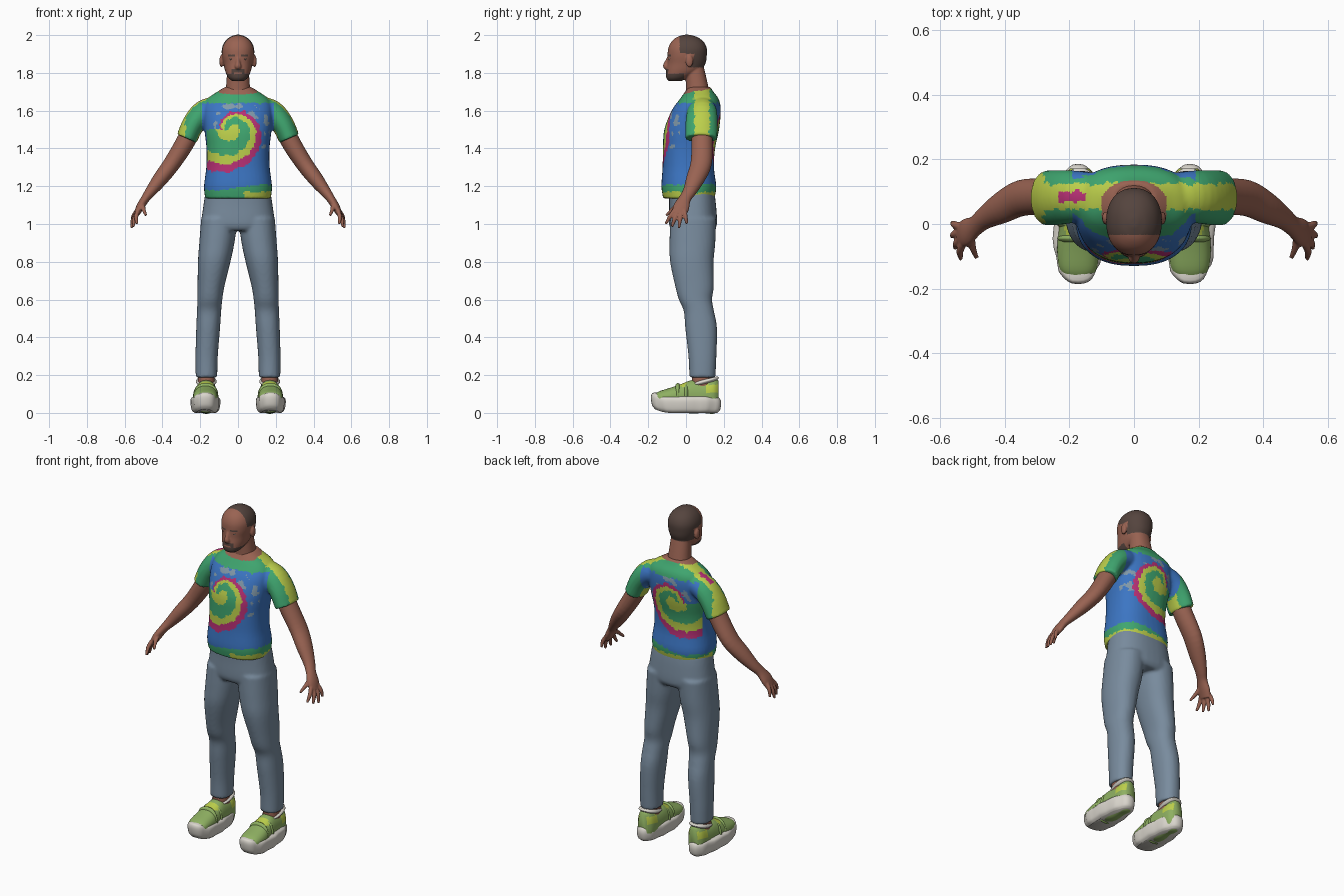
import bpy, bmesh, math
from mathutils import Vector, Matrix, noise

cube = bpy.data.objects.get("Cube")
if cube:
    bpy.data.objects.remove(cube, do_unlink=True)

COLOURS = {
    "skin": (0.32, 0.125, 0.085), "hair": (0.09, 0.058, 0.048),
    "denim": (0.19, 0.26, 0.34), "blue": (0.045, 0.18, 0.55),
    "green": (0.05, 0.38, 0.16), "lime": (0.50, 0.62, 0.07),
    "magenta": (0.48, 0.03, 0.18), "grey": (0.22, 0.32, 0.40),
    "shoe_green": (0.27, 0.43, 0.12), "sole_white": (0.70, 0.67, 0.61),
}
MATS = {}
for label, rgb in COLOURS.items():
    m = bpy.data.materials.new(label)
    m.use_nodes = True
    m.diffuse_color = (*rgb, 1)
    m.node_tree.nodes["Principled BSDF"].inputs["Base Color"].default_value = (*rgb, 1)
    MATS[label] = m


def tube(bm, pts, axis=None, ref=(1, 0, 0), side=1, power=2, segs=40, steps=4):
    """Closed loft through (x, y, z, a, b) stations, smoothed by a spline."""
    p = [Vector(q) for q in pts]
    p = [p[0] * 2 - p[1]] + p + [p[-1] * 2 - p[-2]]
    line = []
    for i in range(1, len(p) - 2):
        for k in range(steps):
            t = k / steps
            line.append(0.5 * (2 * p[i] + (p[i + 1] - p[i - 1]) * t
                        + (2 * p[i - 1] - 5 * p[i] + 4 * p[i + 1] - p[i + 2]) * t ** 2
                        + (3 * p[i] - p[i - 1] - 3 * p[i + 1] + p[i + 2]) * t ** 3))
    line.append(p[-2])
    rings = []
    for i, q in enumerate(line):
        along = line[min(i + 1, len(line) - 1)] - line[max(i - 1, 0)]
        t = Vector(axis) if axis else Vector(along[:3]).normalized()
        u = Vector(ref)
        u = (u - t * u.dot(t)).normalized()
        v = t.cross(u)
        ring = []
        for k in range(segs):
            c, s = (f(math.tau * k / segs) for f in (math.cos, math.sin))
            c, s = (math.copysign(abs(e) ** (2 / power), e) for e in (c, s))
            co = Vector(q[:3]) + u * (c * q[3]) + v * (s * q[4])
            ring.append(bm.verts.new((co.x * side, co.y, co.z)))
        rings.append(ring)
    for lo, hi in zip(rings, rings[1:]):
        for k in range(segs):
            j = (k + 1) % segs
            bm.faces.new((lo[k], lo[j], hi[j], hi[k]))
    bm.faces.new(rings[0][::-1])
    bm.faces.new(rings[-1])


def column(bm, rows, side=1, power=2.2):
    """Upright loft from (z, centre x, centre y, half width, half depth) rows."""
    tube(bm, [(x, y, z, a, b) for z, x, y, a, b in rows], (0, 0, 1), side=side, power=power)


def ball(bm, centre, size):
    mat = Matrix.Translation(centre) @ Matrix.Diagonal((*size, 1))
    bmesh.ops.create_uvsphere(bm, u_segments=20, v_segments=12, radius=1, matrix=mat)


def finish(name, bm, colours, rule=None, voxel=0):
    """Fuse the overlapping parts, then colour each face by the rule."""
    bmesh.ops.recalc_face_normals(bm, faces=bm.faces)
    mesh = bpy.data.meshes.new(name)
    bm.to_mesh(mesh)
    bm.free()
    ob = bpy.data.objects.new(name, mesh)
    bpy.context.collection.objects.link(ob)
    if voxel:
        fuse = ob.modifiers.new("fuse", 'REMESH')
        fuse.mode, fuse.voxel_size = 'VOXEL', voxel
        soft = ob.modifiers.new("soften", 'SMOOTH')
        soft.factor, soft.iterations = 0.5, 4
        bpy.context.view_layer.update()
        ev = ob.evaluated_get(bpy.context.evaluated_depsgraph_get())
        fused = bpy.data.meshes.new_from_object(ev)
        ob.modifiers.clear()
        ob.data = fused
    ob.data.materials.clear()
    for c in colours:
        ob.data.materials.append(MATS[c])
    for f in ob.data.polygons:
        f.use_smooth = True
        f.material_index = colours.index(rule(*f.center)) if rule else 0
    return ob


# Shirt: torso and sleeves with a swirling dye pattern
def dye(x, y, z):
    w = 0.012 * noise.noise(Vector((x, y, z)) * 45)
    if z > 1.69 + 0.2 * y and abs(x) < 0.1:
        return "skin"
    if abs(x) > 0.19 or z > 1.64 + w:
        if x < -0.15 and z > 1.63 and 0.07 < y + w < 0.1:
            return "magenta"
        return "lime" if x + w < -0.28 or 0.045 < y + w < 0.125 else "green"
    if z + w < 1.195 + 0.015 * math.sin(x * 12):
        return "lime" if z + w < 1.168 and (x > 0.03 or y > 0) else "green"
    if -0.03 < y < 0.07:
        return "blue"
    dx, dz = x + 0.03, z - 1.5
    turn = math.atan2(dz, -dx) % math.tau
    s = (math.hypot(dx, dz) + w) / (0.09 * math.exp(0.25 * (turn - 1.57)))
    if s > 1.1:
        speck = noise.noise(Vector((x, y, z)) * 28)
        return "grey" if s < 1.6 and speck > 0.15 and dz > -0.1 else "blue"
    return "magenta" if s > 0.9 else "lime" if s > 0.68 or s < 0.3 else "green"


bm = bmesh.new()
column(bm, [(1.135, 0, .015, .174, .136), (1.2, 0, .015, .18, .145), (1.3, 0, .012, .168, .136),
            (1.4, 0, .016, .167, .138), (1.5, 0, .03, .178, .145), (1.6, 0, .054, .185, .13),
            (1.66, 0, .07, .165, .104), (1.7, 0, .07, .11, .075), (1.725, 0, .07, .07, .06)], power=2.4)
for side in (1, -1):
    tube(bm, [(.1, .085, 1.61, .07, .07), (.18, .085, 1.59, .08, .066),
              (.235, .082, 1.53, .085, .06), (.272, .08, 1.452, .085, .056)],
         ref=(0, 1, 0), side=side)
finish("tie_dye_shirt", bm, ["blue", "green", "lime", "magenta", "grey", "skin"], dye, 0.0075)

# Trousers: hips and two legs
bm = bmesh.new()
column(bm, [(.965, 0, .036, .165, .11), (1.0, 0, .037, .193, .127),
            (1.1, 0, .035, .183, .124), (1.17, 0, .03, .172, .12)], power=2.4)
for side in (1, -1):
    column(bm, [(.188, .167, .087, .057, .069), (.3, .166, .087, .059, .074),
                (.45, .158, .08, .063, .084), (.54, .153, .068, .064, .08), (.6, .149, .05, .066, .088),
                (.67, .143, .045, .071, .102), (.8, .126, .031, .086, .115),
                (.9, .112, .034, .093, .121), (1.03, .098, .038, .097, .122)], side)
finish("trousers", bm, ["denim"], voxel=0.009)


# Head: skull, jaw, neck, nose and ears, with short hair and a beard
def head_colour(x, y, z):
    ear = abs(x) > 0.081 and -0.01 < y < 0.045 and z < 1.9
    if z > 1.83 and not ear and y > (-0.033 if z > 1.905 else 0.0 if z > 1.87 else 0.025):
        return "hair"
    lips = abs(x) < 0.02 and 1.793 < z < 1.804
    chin = z < 1.795 and y < -0.01
    muzzle = z < 1.822 and y < -0.07 and abs(x) < 0.036
    if z > 1.758 and (chin or muzzle) and not lips:
        return "hair"
    brow = 0.014 < abs(x) < 0.052 and 1.888 < z < 1.896 and y < -0.05
    return "hair" if brow else "skin"


bm = bmesh.new()
column(bm, [(1.757, 0, -.058, .032, .034), (1.775, 0, -.045, .052, .06), (1.81, 0, -.014, .068, .091),
            (1.85, 0, .002, .077, .101), (1.89, 0, .006, .085, .104), (1.93, 0, .008, .085, .102),
            (1.965, 0, .008, .07, .085), (1.99, 0, .006, .043, .053), (2.002, 0, .005, .012, .015)])
column(bm, [(1.62, 0, .07, .075, .07), (1.72, 0, .06, .064, .06), (1.83, 0, .045, .056, .05)])
tube(bm, [(0, -.088, 1.885, .009, .01), (0, -.1, 1.855, .012, .014), (0, -.106, 1.835, .018, .016),
          (0, -.095, 1.825, .014, .01)], segs=16)
for side in (1, -1):
    ball(bm, (side * .088, .018, 1.862), (.011, .02, .032))
finish("head", bm, ["skin", "hair"], head_colour, 0.0045)

for side, label in ((1, "left"), (-1, "right")):
    # Eye with a dark iris
    bm = bmesh.new()
    ball(bm, (side * .033, -.083, 1.873), (.012, .009, .006))
    finish(label + "_eye", bm, ["sole_white", "hair"],
           lambda x, y, z: "hair" if abs(abs(x) - .033) < .006 else "sole_white")

    # Arm, palm, fingers and thumb
    bm = bmesh.new()
    tube(bm, [(.22, .085, 1.55, .055, .05), (.281, .085, 1.43, .056, .05), (.35, .08, 1.32, .056, .045),
              (.41, .05, 1.24, .049, .04), (.46, .02, 1.175, .036, .03), (.49, -.005, 1.135, .032, .023),
              (.518, -.025, 1.09, .043, .021), (.538, -.036, 1.05, .038, .015)],
         ref=(0, 1, 0), side=side)
    for base, tip in (((.53, -.062, 1.07), (.536, -.108, 1.0)), ((.535, -.046, 1.06), (.553, -.075, .985)),
                      ((.538, -.026, 1.06), (.564, -.038, .978)), ((.536, -.008, 1.07), (.562, .004, 1.0)),
                      ((.503, -.03, 1.11), (.487, -.105, 1.045))):
        mid = (Vector(base) + Vector(tip)) / 2 + Vector((.006, 0, .003))
        tube(bm, [(*base, .012, .012), (*mid, .0115, .0115), (*tip, .007, .007)],
             ref=(0, 1, 0), side=side, segs=12)
    finish(label + "_arm", bm, ["skin"], voxel=0.0045)

    # Chunky scalloped sole with a raised toe
    bm = bmesh.new()
    column(bm, [(0, .173, 0, .055, .165), (.015, .173, 0, .07, .18), (.05, .173, 0, .077, .186),
                (.075, .173, 0, .075, .18), (.088, .173, 0, .06, .165)], side, 2.6)
    for v in bm.verts:
        dx = v.co.x - side * .173
        wave = 1 + 0.035 * math.cos(11 * math.atan2(v.co.y * .42, dx))
        v.co.x = side * .173 + dx * wave * (1 - max(0, v.co.y))
        v.co.y *= wave if abs(v.co.y) < .15 else 1
        v.co.z += 0.028 * max(0, (-v.co.y - .08) / .1) ** 2
    finish(label + "_sole", bm, ["sole_white"])

    # Shoe upper with bright heel and tongue panels
    bm = bmesh.new()
    tube(bm, [(.173, -.168, .08, .032, .018), (.173, -.14, .08, .057, .035), (.173, -.08, .08, .065, .054),
              (.171, -.02, .08, .062, .075), (.169, .03, .085, .059, .088), (.168, .09, .085, .056, .086),
              (.168, .145, .09, .049, .095), (.168, .172, .09, .03, .08)],
         (0, 1, 0), side=side, power=2.3)
    finish(label + "_shoe_upper", bm, ["shoe_green", "lime"],
           lambda x, y, z: "lime" if (y > .1 and .1 < z < .15) or (-.03 < y < .01 and z > .14)
           else "shoe_green")

    # Straps across the instep
    bm = bmesh.new()
    for y, z in ((-.045, .08), (.0, .083)):
        tube(bm, [(.171, y - .01, z, .06, .069), (.171, y, z, .067, .078), (.171, y + .01, z, .06, .075)],
             (0, 1, 0), side=side, power=2.3)
    finish(label + "_straps", bm, ["shoe_green"])

    # Ankle and padded collar
    bm = bmesh.new()
    column(bm, [(.1, .168, .085, .046, .055), (.22, .168, .085, .044, .052)], side)
    finish(label + "_ankle", bm, ["skin"])
    bm = bmesh.new()
    column(bm, [(.155, .168, .098, .046, .062), (.166, .168, .1, .055, .074),
                (.177, .168, .102, .048, .066)], side)
    for v in bm.verts:
        v.co.z += (v.co.y - .1) * .25
    finish(label + "_shoe_collar", bm, ["sole_white"])
